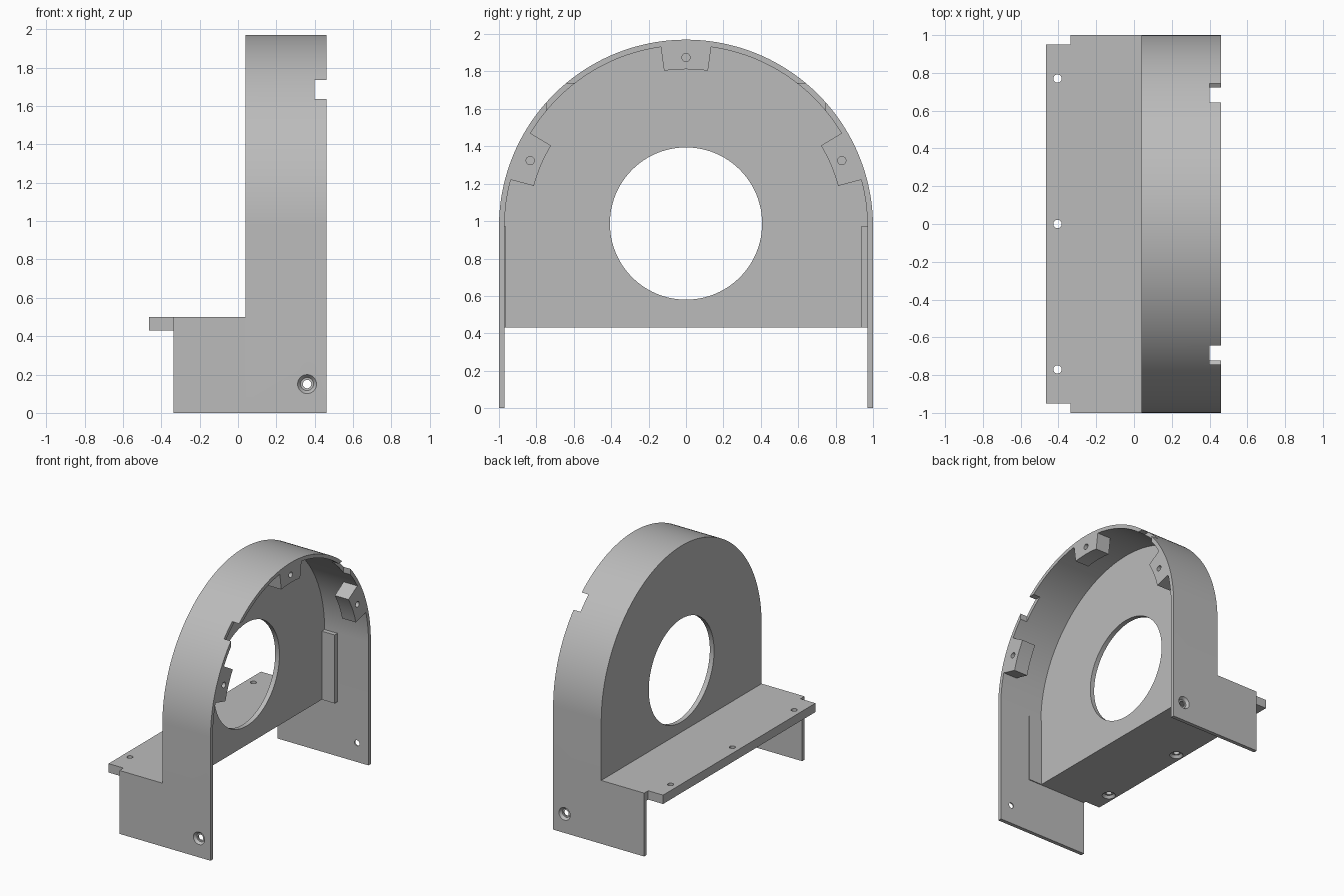
import bpy
import bmesh
from math import sin, cos, radians, pi
from mathutils import Vector

if "Cube" in bpy.data.objects:
    bpy.data.objects.remove(bpy.data.objects["Cube"], do_unlink=True)

grey = bpy.data.materials.new("plain grey")
grey.use_nodes = True
COLOUR = (0.5, 0.5, 0.5, 1)
grey.diffuse_color = COLOUR
grey.node_tree.nodes["Principled BSDF"].inputs["Base Color"].default_value = COLOUR

# Main dimensions
CENTRE_Z = 0.97
OUTER, INNER = 1.0, 0.97
BACK, PLATE_FRONT, FRONT = 0.04, 0.077, 0.46
LEG_BACK, SHELF_BACK = -0.335, -0.465
SHELF_LOW, SHELF_TOP = 0.43, 0.5
HOLE = 0.022


def arc(radius, start, end, steps):
    """Points (y, z) on an arc about the arch centre, angles in degrees."""
    angles = [radians(start + (end - start) * i / steps) for i in range(steps + 1)]
    return [(radius * cos(a), CENTRE_Z + radius * sin(a)) for a in angles]


def prism(name, outline, axis, low, high):
    """Extrude a 2D outline along an axis; the outline uses the other two axes."""
    def place(point, depth):
        coords = list(point)
        coords.insert("xyz".index(axis), depth)
        return coords
    bm = bmesh.new()
    face = bm.faces.new([bm.verts.new(place(p, low)) for p in outline])
    moved = bmesh.ops.extrude_face_region(bm, geom=[face])["geom"]
    shift = Vector(place((0, 0), high - low))
    bmesh.ops.translate(bm, verts=[v for v in moved if isinstance(v, bmesh.types.BMVert)], vec=shift)
    bmesh.ops.recalc_face_normals(bm, faces=bm.faces)
    mesh = bpy.data.meshes.new(name)
    bm.to_mesh(mesh)
    bm.free()
    mesh.materials.append(grey)
    obj = bpy.data.objects.new(name, mesh)
    bpy.context.collection.objects.link(obj)
    return obj


def box(name, x, y, z):
    return prism(name, [(x[0], y[0]), (x[1], y[0]), (x[1], y[1]), (x[0], y[1])], "z", *z)


def cone(start, end, r1, r2, sides=32):
    """Round cutter running from start to end."""
    start, end = Vector(start), Vector(end)
    way = end - start
    bpy.ops.mesh.primitive_cone_add(
        vertices=sides, radius1=r1, radius2=r2, depth=way.length,
        location=(start + end) / 2, rotation=way.to_track_quat("Z", "Y").to_euler())
    return bpy.context.object


def cut(obj, cutters):
    for cutter in cutters:
        cutter.hide_render = True
        mod = obj.modifiers.new("cut", "BOOLEAN")
        mod.operation, mod.solver, mod.object = "DIFFERENCE", "EXACT", cutter
        bpy.context.view_layer.objects.active = obj
        bpy.ops.object.modifier_apply(modifier=mod.name)
        bpy.data.objects.remove(cutter, do_unlink=True)


def countersunk(point, inward, depth):
    """Through hole with a conical recess at its outer end."""
    point, inward = Vector(point), Vector(inward)
    return [cone(point - inward * 0.01, point + inward * (depth + 0.02), HOLE, HOLE),
            cone(point - inward * 0.002, point + inward * 0.02, 0.051, 0.034)]


parts = []

# Arched shell with straight legs
outer = [(1, 0)] + arc(OUTER, 0, 180, 96) + [(-1, 0)]
inner = [(-INNER, 0)] + arc(INNER, 180, 0, 96) + [(INNER, 0)]
shell = prism("arched_shell", outer + inner, "x", BACK, FRONT)
cutters = []
for side in (-1, 1):
    cutters.append(box("notch_cutter", (0.4, 0.5), sorted((side * 0.59, side * 0.745)), (1.58, 1.735)))
    cutters += countersunk((0.36, side, 0.15), (0, -side, 0), 0.03)
cut(shell, cutters)
parts.append(shell)

# Back plate with the large round opening
plate = prism("back_plate", [(INNER, SHELF_LOW)] + arc(INNER, 0, 180, 96) + [(-INNER, SHELF_LOW)],
              "x", BACK, PLATE_FRONT)
cut(plate, [cone((-0.1, 0, 0.987), (0.2, 0, 0.987), 0.407, 0.407, 96)])
parts.append(plate)

# Shelf behind the plate, holes recessed from below
half = [(SHELF_BACK, 0.95), (LEG_BACK, 0.95), (LEG_BACK, INNER), (BACK, INNER)]
shelf = prism("mounting_shelf", half + [(x, -y) for x, y in reversed(half)], "z", SHELF_LOW, SHELF_TOP)
cutters = []
for y in (-0.77, 0, 0.77):
    cutters += countersunk((-0.405, y, SHELF_LOW), (0, 0, 1), 0.07)
cut(shelf, cutters)
parts.append(shelf)

# Rear parts of the legs
for label, side in (("right", -1), ("left", 1)):
    parts.append(box(label + "_rear_leg", (LEG_BACK, BACK),
                     sorted((side * INNER, side * OUTER)), (0, SHELF_TOP)))

# Inner ribs where the plate meets the walls
parts.append(box("left_rib", (PLATE_FRONT, 0.19), (0.935, INNER), (SHELF_LOW, CENTRE_Z)))
parts.append(box("right_rib", (PLATE_FRONT, 0.19), (-INNER, -0.963), (SHELF_LOW, CENTRE_Z)))

# Screw blocks inside the arch
for label, angle in (("left", 23), ("top", 90), ("right", 157)):
    block = prism(label + "_screw_block",
                  arc(0.842, angle - 8, angle + 8, 8) + arc(0.972, angle + 8, angle - 8, 8),
                  "x", 0.34, FRONT)
    y, z = arc(0.905, angle, angle, 1)[0]
    cut(block, [cone((0.3, y, z), (0.5, y, z), HOLE, HOLE)])
    parts.append(block)

# Smooth curved walls, crisp edges
bpy.ops.object.select_all(action="DESELECT")
for part in parts:
    part.select_set(True)
bpy.context.view_layer.objects.active = shell
bpy.ops.object.shade_smooth_by_angle(angle=radians(25))
